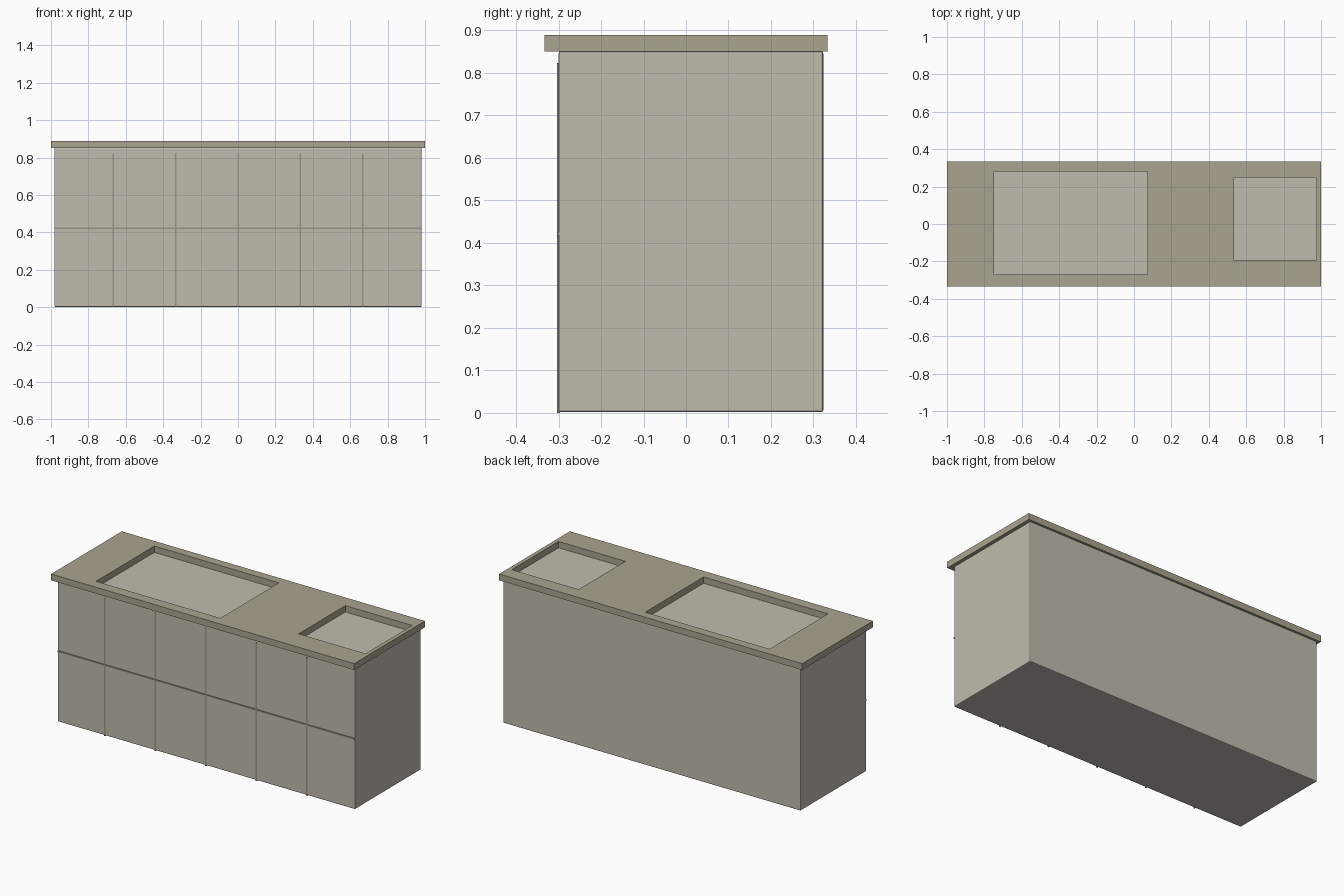
import bpy, bmesh

if "Cube" in bpy.data.objects:
    bpy.data.objects.remove(bpy.data.objects["Cube"])


def material(name, rgb):
    m = bpy.data.materials.new(name)
    m.diffuse_color = (*rgb, 1)
    m.use_nodes = True
    m.node_tree.nodes["Principled BSDF"].inputs["Base Color"].default_value = m.diffuse_color
    return m


BODY = material("cabinet_paint", (0.53, 0.50, 0.43))
STONE = material("worktop_stone", (0.41, 0.37, 0.28))
TRIM = material("trim_paint", (0.33, 0.30, 0.25))


def add_object(name, bm, mat):
    mesh = bpy.data.meshes.new(name)
    bmesh.ops.recalc_face_normals(bm, faces=bm.faces[:])
    bm.to_mesh(mesh)
    bm.free()
    mesh.materials.append(mat)
    ob = bpy.data.objects.new(name, mesh)
    bpy.context.collection.objects.link(ob)
    return ob


def box(name, lo, hi, mat):
    bm = bmesh.new()
    bmesh.ops.create_cube(bm, size=1)
    for v in bm.verts:
        v.co = [(a + b) / 2 + c * (b - a) for a, b, c in zip(lo, hi, v.co)]
    return add_object(name, bm, mat)


# Cabinet body with softened edges
body = box("cabinet_body", (-0.982, -0.30, 0.002), (0.982, 0.323, 0.851), BODY)
bevel = body.modifiers.new("soft_edges", 'BEVEL')
bevel.width = 0.005
bevel.segments = 2

# Raised strips dividing the front into twelve panels
for i in range(5):
    x = (i - 2) / 3
    box(f"vertical_strip_{i + 1}", (x - 0.0035, -0.304, 0.0), (x + 0.0035, -0.297, 0.823), TRIM)
box("horizontal_strip", (-0.98, -0.304, 0.418), (0.98, -0.297, 0.426), TRIM)

# Worktop: grid of cells, with two cells groups left open as cutouts
holes = [(-0.748, 0.073, -0.27, 0.28), (0.535, 0.976, -0.192, 0.248)]
xs = sorted([-1, 1] + [v for h in holes for v in h[:2]])
ys = sorted([-0.333, 0.333] + [v for h in holes for v in h[2:]])
bm = bmesh.new()
grid = [[bm.verts.new((x, y, 0.851)) for y in ys] for x in xs]
for i in range(len(xs) - 1):
    for j in range(len(ys) - 1):
        cx, cy = (xs[i] + xs[i + 1]) / 2, (ys[j] + ys[j + 1]) / 2
        if not any(a < cx < b and c < cy < d for a, b, c, d in holes):
            bm.faces.new((grid[i][j], grid[i + 1][j], grid[i + 1][j + 1], grid[i][j + 1]))
bottom = bm.faces[:]
out = bmesh.ops.extrude_face_region(bm, geom=bottom, use_keep_orig=True)
for g in out["geom"]:
    if isinstance(g, bmesh.types.BMVert):
        g.co.z = 0.889
bmesh.ops.delete(bm, geom=[v for v in bm.verts if not v.link_faces], context='VERTS')
add_object("worktop", bm, STONE)
